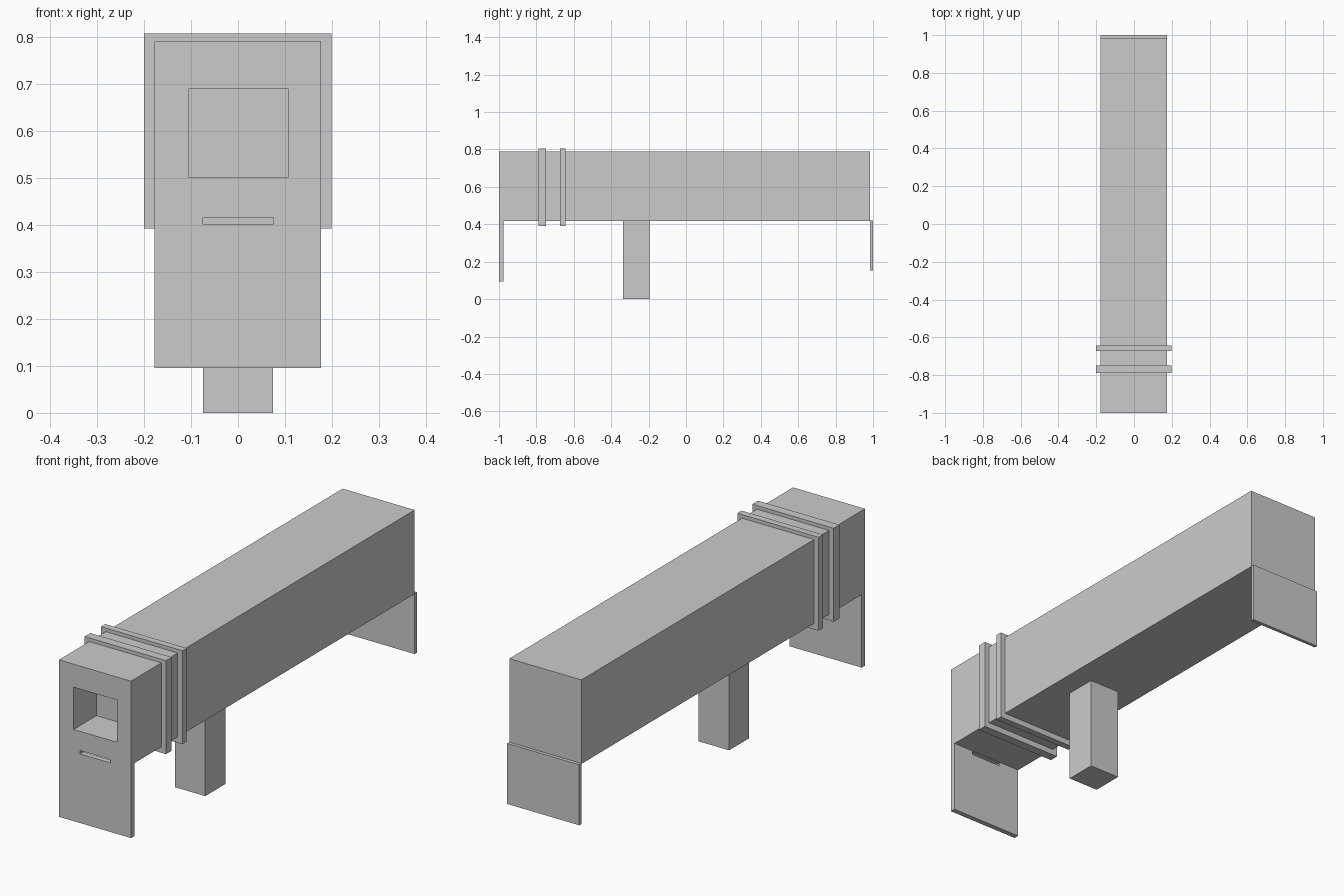
import bpy, bmesh

if "Cube" in bpy.data.objects:
    bpy.data.objects.remove(bpy.data.objects["Cube"])


def box(name, x, y, z):
    """Axis-aligned box from (min, max) ranges."""
    bm = bmesh.new()
    bmesh.ops.create_cube(bm, size=1)
    for v in bm.verts:
        v.co = [(r[0] + r[1]) / 2 + c * (r[1] - r[0]) for c, r in zip(v.co, (x, y, z))]
    return finish(name, bm)


def extrude_side(name, profile, x0, x1):
    """Extrude a (y, z) side profile across x."""
    bm = bmesh.new()
    face = bm.faces.new([bm.verts.new((x0, y, z)) for y, z in profile])
    ext = bmesh.ops.extrude_face_region(bm, geom=[face])
    for g in ext["geom"]:
        if isinstance(g, bmesh.types.BMVert):
            g.co.x = x1
    return finish(name, bm)


def finish(name, bm):
    bmesh.ops.recalc_face_normals(bm, faces=bm.faces)
    mesh = bpy.data.meshes.new(name)
    bm.to_mesh(mesh)
    bm.free()
    obj = bpy.data.objects.new(name, mesh)
    bpy.context.collection.objects.link(obj)
    return obj


def cut(obj, cutter):
    cutter.hide_render = True
    cutter.hide_set(True)
    mod = obj.modifiers.new(cutter.name, 'BOOLEAN')
    mod.operation = 'DIFFERENCE'
    mod.solver = 'EXACT'
    mod.object = cutter


# Long body with the front panel hanging below it
body = extrude_side("body", [(-1, 0.095), (-0.977, 0.095), (-0.977, 0.418),
                             (0.985, 0.418), (0.985, 0.79), (-1, 0.79)], -0.177, 0.176)

# Square front recess and narrow slot through the panel
cut(body, box("window_cutter", (-0.105, 0.107), (-1.1, -0.84), (0.501, 0.688)))
cut(body, box("slot_cutter", (-0.074, 0.075), (-1.1, -0.95), (0.401, 0.4155)))

# Raised bands around the body
for i, y in enumerate([(-0.788, -0.748), (-0.673, -0.643)], 1):
    box(f"band_{i}", (-0.2, 0.199), y, (0.392, 0.806))

# Rear hanging panel
box("rear_panel", (-0.177, 0.176), (0.985, 1.0), (0.152, 0.42))

# Central support leg
box("support_leg", (-0.0745, 0.0745), (-0.336, -0.195), (0, 0.42))
